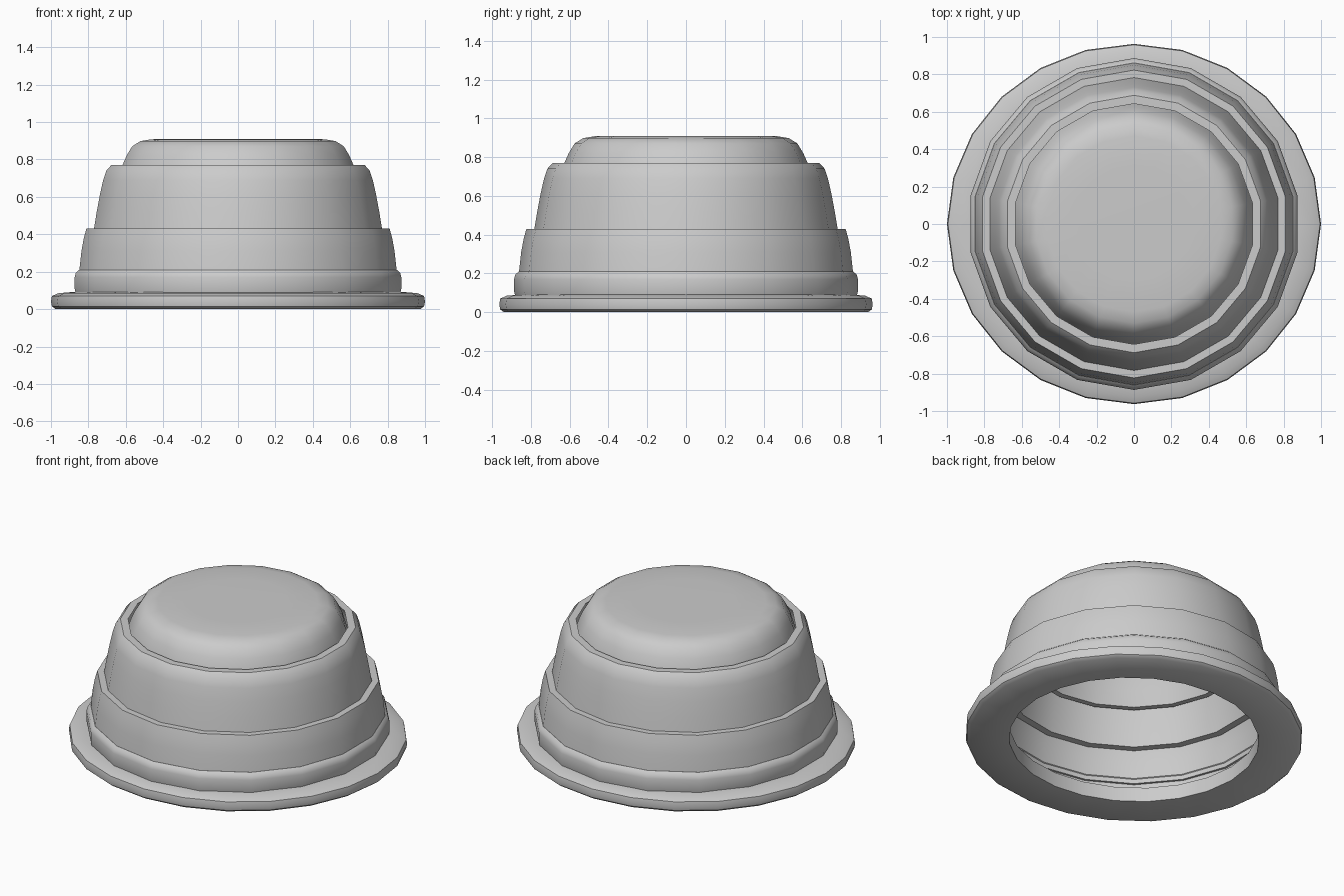
import bpy, bmesh, math

if "Cube" in bpy.data.objects:
    bpy.data.objects.remove(bpy.data.objects["Cube"])

grey = bpy.data.materials.new("light grey")
grey.diffuse_color = (0.6, 0.6, 0.6, 1)
grey.use_nodes = True
grey.node_tree.nodes["Principled BSDF"].inputs["Base Color"].default_value = grey.diffuse_color


def lathe(name, profile, sides, y_scale=1.0, closed=True):
    """Spin (radius, z) points around z; radius 0 makes a pole."""
    bm = bmesh.new()
    rings = []
    for r, z in profile:
        if r == 0:
            rings.append([bm.verts.new((0, 0, z))] * sides)
            continue
        ring = []
        for i in range(sides):
            a = math.pi / 2 + 2 * math.pi * i / sides
            ring.append(bm.verts.new((r * math.cos(a), r * y_scale * math.sin(a), z)))
        rings.append(ring)
    pairs = list(zip(rings, rings[1:]))
    if closed:
        pairs.append((rings[-1], rings[0]))
    for lo, hi in pairs:
        for i in range(sides):
            j = (i + 1) % sides
            quad = list(dict.fromkeys((lo[i], lo[j], hi[j], hi[i])))
            if len(quad) > 2:
                bm.faces.new(quad)
    bmesh.ops.recalc_face_normals(bm, faces=bm.faces)
    me = bpy.data.meshes.new(name)
    bm.to_mesh(me)
    bm.free()
    me.materials.append(grey)
    ob = bpy.data.objects.new(name, me)
    bpy.context.collection.objects.link(ob)
    bpy.ops.object.select_all(action='DESELECT')
    ob.select_set(True)
    bpy.context.view_layer.objects.active = ob
    bpy.ops.object.shade_smooth_by_angle(angle=math.radians(40))
    return ob


def shell(outer, t):
    """Close an outer wall profile with a parallel inner wall."""
    return outer + [(r - t, z) for r, z in reversed(outer)]


# Wide flat rim, slightly oval
lathe("rim", [(0.74, 0.0), (0.975, 0.0), (0.995, 0.015), (1.0, 0.04), (0.995, 0.07),
              (0.96, 0.085), (0.88, 0.092), (0.74, 0.092)], 24, 0.963)

# Collar and two walls, each nested inside the one below
lathe("collar", shell([(0.88, 0.08), (0.887, 0.11), (0.887, 0.17), (0.88, 0.195),
                       (0.862, 0.21)], 0.045), 18)
lathe("lower_wall", shell([(0.865, 0.18), (0.86, 0.22), (0.85, 0.31), (0.837, 0.38),
                           (0.823, 0.43)], 0.04), 18)
lathe("upper_wall", shell([(0.79, 0.38), (0.782, 0.43), (0.767, 0.52), (0.75, 0.61),
                           (0.732, 0.69), (0.715, 0.74), (0.688, 0.77)], 0.045), 18)

# Closed cap with rounded shoulder and hollow underside
lathe("cap", [(0, 0.91), (0.3, 0.91), (0.47, 0.908), (0.53, 0.898), (0.575, 0.87),
              (0.605, 0.82), (0.627, 0.77), (0.655, 0.68), (0.68, 0.59),
              (0.645, 0.59), (0.615, 0.68), (0.587, 0.77), (0.565, 0.82),
              (0.52, 0.858), (0.46, 0.868), (0.3, 0.87), (0, 0.87)], 18, closed=False)
